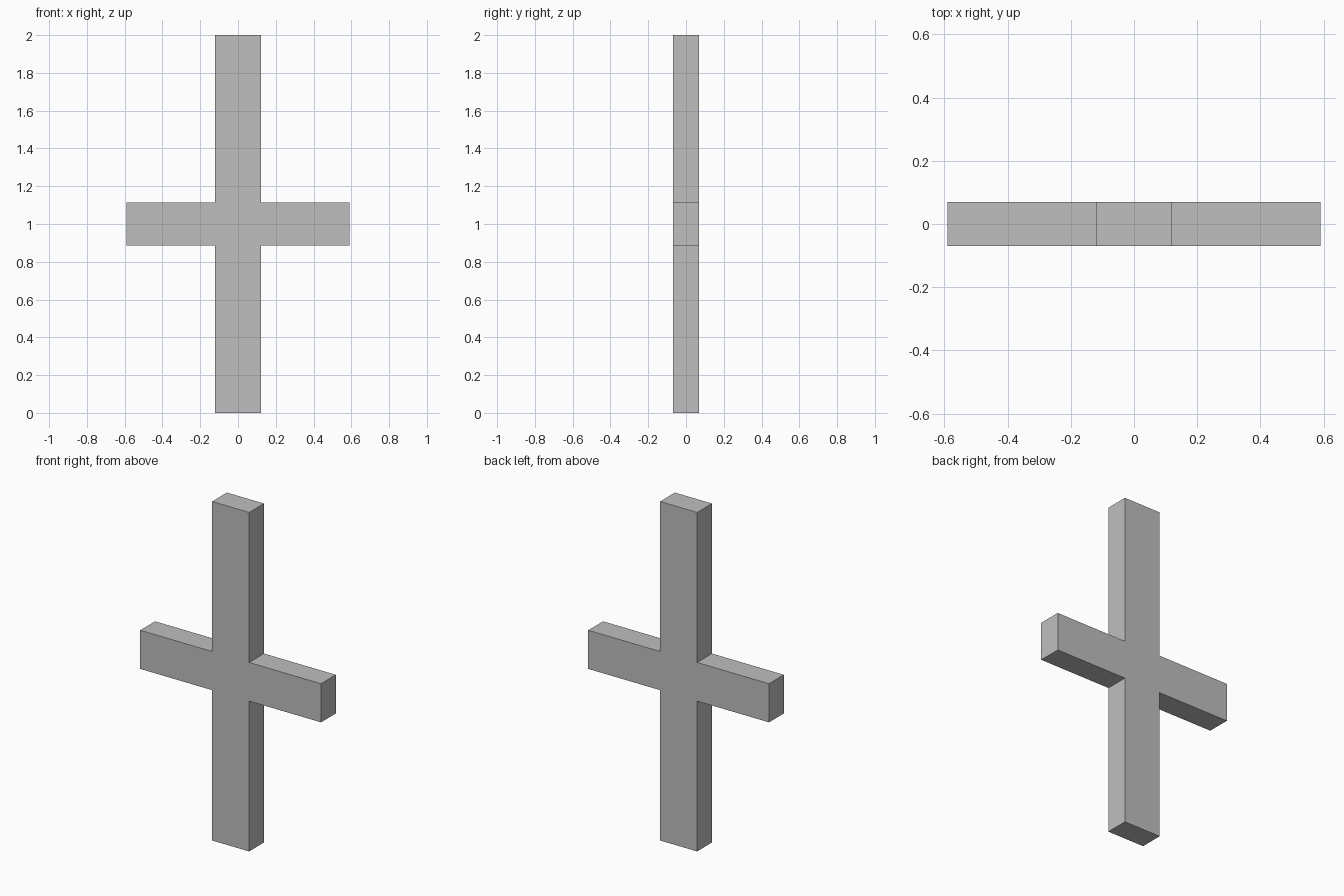
import bpy
import bmesh

cube = bpy.data.objects.get("Cube")
if cube:
    bpy.data.objects.remove(cube, do_unlink=True)

# Proportions
HEIGHT = 2.0
POST = 0.121        # half width of the upright
ARM = 0.59          # half span of the crossbar
DEPTH = 0.069       # half thickness
LOW, HIGH = 0.887, 1.115

# Flat grey finish
grey = bpy.data.materials.new("mid grey")
grey.use_nodes = True
colour = (0.52, 0.52, 0.52, 1)
grey.diffuse_color = colour
grey.node_tree.nodes["Principled BSDF"].inputs["Base Color"].default_value = colour

# Cross outline: right half, then mirrored back up the left
right = [(POST, 0), (POST, LOW), (ARM, LOW), (ARM, HIGH), (POST, HIGH), (POST, HEIGHT)]
outline = right + [(-x, z) for x, z in reversed(right)]

# Extrude the outline front to back
bm = bmesh.new()
face = bm.faces.new([bm.verts.new((x, -DEPTH, z)) for x, z in outline])
extruded = bmesh.ops.extrude_face_region(bm, geom=[face], use_keep_orig=True)["geom"]
back = [v for v in extruded if isinstance(v, bmesh.types.BMVert)]
bmesh.ops.translate(bm, vec=(0, 2 * DEPTH, 0), verts=back)
bmesh.ops.recalc_face_normals(bm, faces=bm.faces)

mesh = bpy.data.meshes.new("cross")
bm.to_mesh(mesh)
bm.free()
mesh.materials.append(grey)
bpy.context.collection.objects.link(bpy.data.objects.new("cross", mesh))
